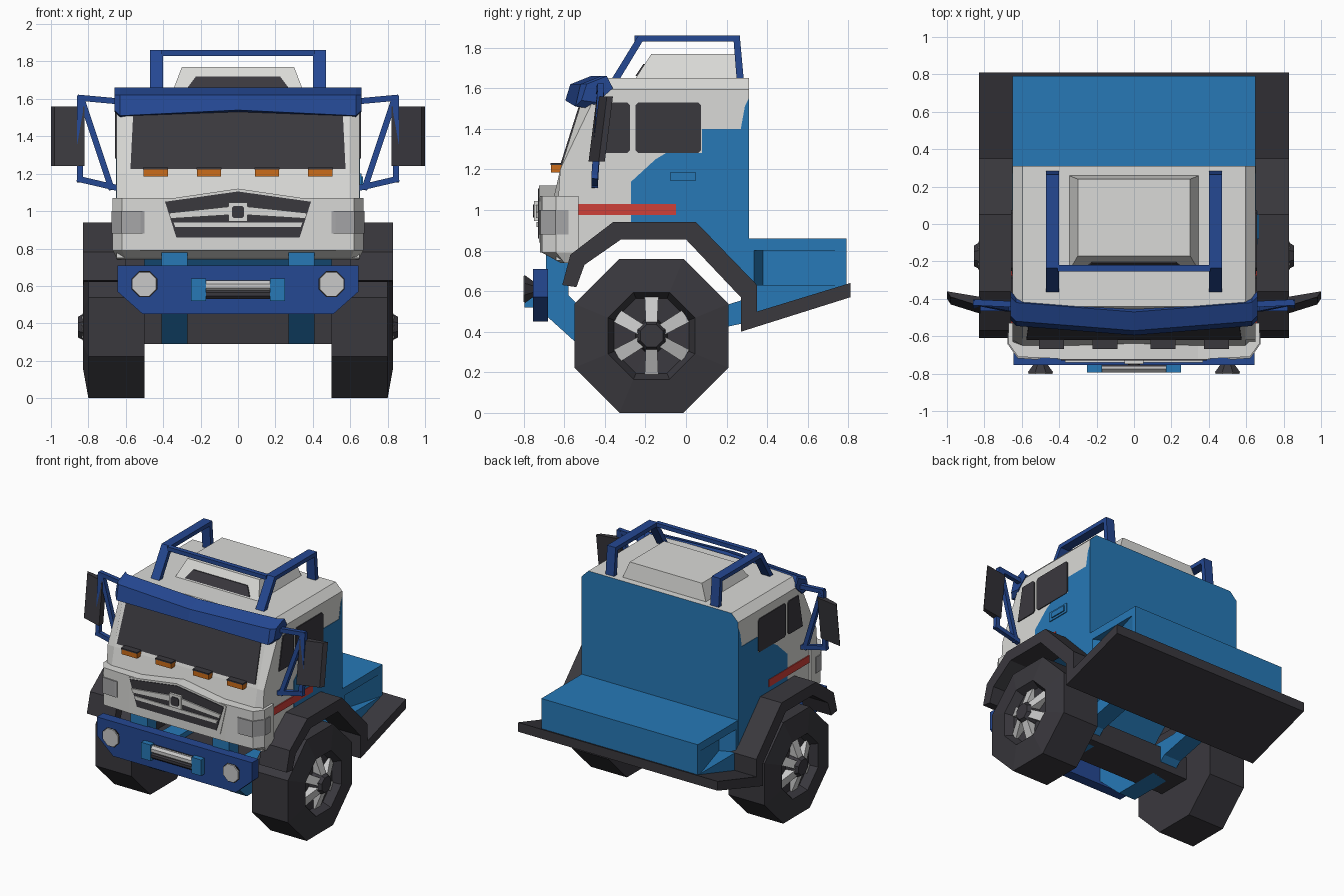
import bpy, bmesh, math
from mathutils import Vector, Matrix

if "Cube" in bpy.data.objects:
    bpy.data.objects.remove(bpy.data.objects["Cube"])

COLOURS = {
    "white": (0.70, 0.70, 0.68), "blue": (0.02, 0.19, 0.47), "navy": (0.018, 0.065, 0.29),
    "dark": (0.042, 0.040, 0.048), "red": (0.62, 0.05, 0.04), "orange": (0.60, 0.15, 0.01),
    "grey": (0.38, 0.38, 0.39), "silver": (0.58, 0.58, 0.58)}
MATS = {}
for n, c in COLOURS.items():
    MATS[n] = bpy.data.materials.new(n)
    MATS[n].diffuse_color = (*c, 1)


def finish(name, bm, mat, mirror=False):
    """Turn a bmesh into an object, optionally mirrored across x = 0."""
    bmesh.ops.recalc_face_normals(bm, faces=bm.faces)
    me = bpy.data.meshes.new(name)
    bm.to_mesh(me)
    bm.free()
    ob = bpy.data.objects.new(name, me)
    bpy.context.collection.objects.link(ob)
    me.materials.append(MATS[mat])
    if mirror:
        ob.modifiers.new("mirror", 'MIRROR')
    return ob


def add_loft(bm, rings):
    """Skin a list of equal-length rings of 3D points and cap both ends."""
    vs = [[bm.verts.new(p) for p in r] for r in rings]
    n = len(rings[0])
    for a, b in zip(vs, vs[1:]):
        for i in range(n):
            bm.faces.new((a[i], a[(i + 1) % n], b[(i + 1) % n], b[i]))
    bm.faces.new(vs[0])
    bm.faces.new(vs[-1])


def loft(name, rings, mat, mirror=False):
    bm = bmesh.new()
    add_loft(bm, rings)
    return finish(name, bm, mat, mirror)


def prism(name, pts, axis, a, b, mat, mirror=False):
    """Extrude a 2D outline along an axis from a to b."""
    put = {'x': lambda p, t: (t, p[0], p[1]), 'y': lambda p, t: (p[0], t, p[1]),
           'z': lambda p, t: (p[0], p[1], t)}[axis]
    return loft(name, [[put(p, t) for p in pts] for t in (a, b)], mat, mirror)


def box(name, x, y, z, mat, mirror=False):
    return prism(name, rect(*x, *y), 'z', *z, mat, mirror)


def rect(a, b, c, d, cut=0):
    """Rectangle outline, with clipped corners if cut is given."""
    if not cut:
        return [(a, c), (b, c), (b, d), (a, d)]
    k = cut
    return [(a + k, c), (b - k, c), (b, c + k), (b, d - k), (b - k, d), (a + k, d), (a, d - k), (a, c + k)]


def lathe(name, prof, centre, axis, mat, seg=8, mirror=False):
    """Spin (position, radius) pairs about the x or y axis through a centre."""
    rings = []
    for t, r in prof:
        ring = []
        for i in range(seg):
            w = 2 * math.pi * (i + 0.5) / seg
            u, v = r * math.cos(w), r * math.sin(w)
            ring.append((t, centre[0] + u, centre[1] + v) if axis == 'x' else (centre[0] + u, t, centre[1] + v))
        rings.append(ring)
    return loft(name, rings, mat, mirror)


def bars(name, segs, w, mat, mirror=False):
    """Square bars between pairs of points."""
    bm = bmesh.new()
    for p, q in segs:
        p, q = Vector(p), Vector(q)
        d = (q - p).normalized()
        s = d.cross(Vector((0, 1, 0))).normalized() * w
        t = d.cross(s).normalized() * w
        add_loft(bm, [[c + s + t, c - s + t, c - s - t, c + s - t] for c in (p - d * w, q + d * w)])
    return finish(name, bm, mat, mirror)


# Cab shell: side profile, chamfered front pillars and roof edges, blue rear and floor
cab_side = [(.31, .60), (.31, 1.65), (-.44, 1.65), (-.50, 1.58), (-.62, 1.20), (-.65, 1.07),
            (-.64, .75), (-.55, .75), (-.36, .92), (.05, .92)]
bm = bmesh.new()
add_loft(bm, [[(x, *p) for p in cab_side] for x in (-.65, .65)])
edge = [e for e in bm.edges if e.verts[0].co.x * e.verts[1].co.x > 0
        and all(v.co.z > 1.0 and (v.co.y < -.4 or v.co.z > 1.6) for v in e.verts)]
bmesh.ops.bevel(bm, geom=edge, offset=.055, segments=1, affect='EDGES')
bmesh.ops.recalc_face_normals(bm, faces=bm.faces)
for f in bm.faces:
    f.material_index = int(f.normal.y > .9 or f.normal.z < -.4)
cab = finish("cab", bm, "white")
cab.data.materials.append(MATS["blue"])

# Painted side panels, windows, stripe and door handle
prism("side_panel", [(.31, 1.55), (.29, 1.51), (.27, 1.40), (.08, 1.40), (.08, 1.28), (-.10, 1.28), (-.15, 1.25),
                     (-.27, 1.14), (-.27, .92), (.05, .92), (.31, .62)], 'x', .646, .653, "blue", True)
prism("rear_side_window", rect(-.25, .075, 1.28, 1.53, .015), 'x', .648, .657, "dark", True)
prism("front_side_window", [(-.29, 1.28), (-.275, 1.295), (-.275, 1.515), (-.29, 1.53), (-.40, 1.53), (-.45, 1.28)],
      'x', .648, .657, "dark", True)
prism("side_stripe", rect(-.53, -.05, .975, 1.03), 'x', .648, .657, "red", True)
prism("door_handle", rect(-.11, .07, 1.13, 1.20), 'x', .64, .66, "blue")
prism("door_handle_grip", rect(-.08, .05, 1.145, 1.185), 'x', .65, .668, "blue")


# Windscreen lying on the sloped front
def slope(x, z, out):
    return (x, -.62 + .12 * (z - 1.20) / .38 - out, z)


loft("windscreen", [[slope(x, z, o) for x, z in ((-.575, 1.225), (.575, 1.225), (.56, 1.53), (-.56, 1.53))]
                    for o in (-.002, .007)], "dark")

# Sun visor, peaked at the middle
visor = [(-.595, 1.54), (-.57, 1.62), (-.47, 1.66), (-.44, 1.60), (-.52, 1.53)]
loft("sun_visor", [[(x, y + dy, z - dz * (z < 1.56)) for y, z in visor]
                   for x, dy, dz in ((-.66, .08, 0), (-.63, .05, .03), (0, 0, 0), (.63, .05, .03), (.66, .08, 0))], "navy")

# Nose block with grille and corner lamps
prism("nose", [(-.67, -.53), (-.67, -.64), (-.62, -.71), (-.40, -.72), (.40, -.72), (.62, -.71), (.67, -.64),
               (.67, -.53)], 'z', .79, 1.07, "white")
loft("nose_underside", [[(-.67, -.53, .79), (-.67, -.64, .79), (-.62, -.71, .79), (.62, -.71, .79), (.67, -.64, .79),
                         (.67, -.53, .79)],
                        [(-.645, -.53, .74), (-.645, -.60, .74), (-.60, -.62, .74), (.60, -.62, .74), (.645, -.60, .74),
                         (.645, -.53, .74)]], "white")
prism("grille_surround", [(-.41, 1.06), (0, 1.12), (.41, 1.06), (.36, .84), (-.36, .84)], 'y', -.725, -.60, "white")
prism("grille", [(-.39, 1.05), (0, 1.105), (.39, 1.05), (.33, .86), (-.33, .86)], 'y', -.73, -.722, "dark")
prism("grille_bar", [(.04, .98), (.36, .96), (.37, .99), (.04, 1.025)], 'y', -.74, -.725, "white", True)
prism("grille_lower_bar", [(-.345, .94), (-.335, .915), (.335, .915), (.345, .94)], 'y', -.737, -.725, "white")
box("grille_centre_boss", (-.05, .05), (-.748, -.725), (.945, 1.045), "white")
prism("grille_centre_inset", rect(-.032, .032, .963, 1.027, .01), 'y', -.753, -.746, "dark")
prism("corner_lamp", [(.50, -.72), (.52, -.725), (.622, -.718), (.676, -.642), (.676, -.58), (.66, -.58), (.66, -.64),
                      (.61, -.70), (.50, -.71)], 'z', .88, 1.0, "grey", True)

# Amber marker lights with dark caps
for i, x in enumerate((-.44, -.155, .155, .44)):
    box(f"marker_light_{i}", (x - .065, x + .065), (-.665, -.60), (1.185, 1.222), "orange")
    box(f"marker_cap_{i}", (x - .067, x + .067), (-.668, -.59), (1.222, 1.232), "dark")

# Bumper, round headlights and winch
prism("bumper", [(-.645, .71), (-.645, .57), (-.51, .45), (.51, .45), (.645, .57), (.645, .71)], 'y', -.755, -.68, "navy")
for s in (-1, 1):
    lathe("headlight_shell", [(-.75, .04), (-.795, .075)], (.5 * s, .61), 'y', "dark")
    lathe("headlight_lens", [(-.79, .072), (-.802, .068)], (.5 * s, .61), 'y', "silver")
box("winch_bracket", (.17, .25), (-.795, -.74), (.52, .64), "blue", True)
box("winch_back", (-.17, .17), (-.762, -.74), (.53, .63), "dark")
lathe_z = ((.60, .03, "silver"), (.555, .025, "dark"))
for z, r, m in lathe_z:
    lathe("winch_roller", [(-.175, r), (.175, r)], (-.765, z), 'x', m)

# Chassis rails and axle
prism("chassis_rail", [(-.69, .79), (-.58, .79), (-.58, .58), (-.50, .50), (.10, .50), (.32, .57), (.32, .45), (0, .38),
                       (-.10, .29), (-.48, .29), (-.69, .48)], 'x', .27, .41, "blue", True)
box("axle", (-.52, .52), (-.30, -.04), (.29, .46), "dark")

# Wheels: octagonal tyre with dished rim, six sloped spokes and hub
HUB = (-.17, .38)
lathe("tyre", [(.50, .30), (.50, .411), (.80, .411), (.83, .232), (.77, .20), (.76, .03)], HUB, 'x', "dark", mirror=True)
lathe("hub", [(.76, .085), (.83, .075), (.855, .06)], HUB, 'x', "dark", mirror=True)
bm = bmesh.new()
for i in range(6):
    m = Matrix.Translation((0, *HUB)) @ Matrix.Rotation(i * math.pi / 3, 4, 'X')
    add_loft(bm, [[m @ Vector(p) for p in ((.75, -w, r), (.75, w, r), (x, w, r), (x, -w, r))]
                  for r, x, w in ((.06, .835, .028), (.195, .782, .034))])
finish("wheel_spokes", bm, "silver", True)

# Fenders, and the sloping plank behind
prism("fender", [(-.61, .63), (-.57, .78), (-.36, .94), (.05, .94), (.35, .63), (.35, .48), (.27, .42), (.27, .57),
                 (0, .855), (-.32, .855), (-.50, .73), (-.54, .62)], 'x', .60, .83, "dark", True)
prism("rear_plank", [(.27, .40), (.27, .475), (.81, .64), (.81, .57)], 'x', -.83, .83, "dark")

# Rear deck box with wedge-shaped side recesses
prism("deck_base", [(.30, .47), (.30, .63), (.785, .63)], 'x', -.65, .65, "blue")
notch = [(.65, .30), (.65, .335), (.54, .38), (.65, .76), (.65, .79)]
prism("deck_middle", notch + [(-x, y) for x, y in reversed(notch)], 'z', .63, .80, "blue")
box("deck_top", (-.65, .65), (.30, .79), (.80, .86), "blue")

# Roof hatch with dark front window
loft("roof_hatch", [[(x, y, z) for x, y in rect(-a, a, b, c)] for z, a, b, c in
                    ((1.64, .35, -.255, .26), (1.77, .30, -.17, .24))], "white")
loft("hatch_window", [[(-.27, -.243 - o, 1.66), (.27, -.243 - o, 1.66), (.225, -.203 - o, 1.72), (-.225, -.203 - o, 1.72)]
                      for o in (-.002, .007)], "dark")

# Roof bars
prism("roof_bar", [(-.37, 1.64), (-.235, 1.86), (.265, 1.86), (.285, 1.64), (.25, 1.64), (.235, 1.83), (-.215, 1.83),
                   (-.33, 1.64)], 'x', .40, .47, "navy", True)
box("roof_cross_bar", (-.41, .41), (-.255, -.22), (1.83, 1.86), "navy")

# Side mirrors on tubular brackets
bars("mirror_bracket", [((.62, -.43, 1.585), (.84, -.42, 1.605)), ((.845, -.42, 1.60), (.845, -.45, 1.17)),
                        ((.845, -.45, 1.17), (.63, -.45, 1.12)), ((.83, -.42, 1.58), (.68, -.45, 1.13))],
     .016, "navy", True)
plan = [(.82, -.45), (.98, -.40), (1.0, -.37), (.82, -.40)]
loft("mirror", [[(x, y + dy, z) for x, y in plan] for z, dy in ((1.56, .01), (1.24, -.03))], "dark", True)

for m in bpy.data.materials:
    if m.users and not m.is_grease_pencil:
        m.use_nodes = True
        m.node_tree.nodes["Principled BSDF"].inputs["Base Color"].default_value = m.diffuse_color
